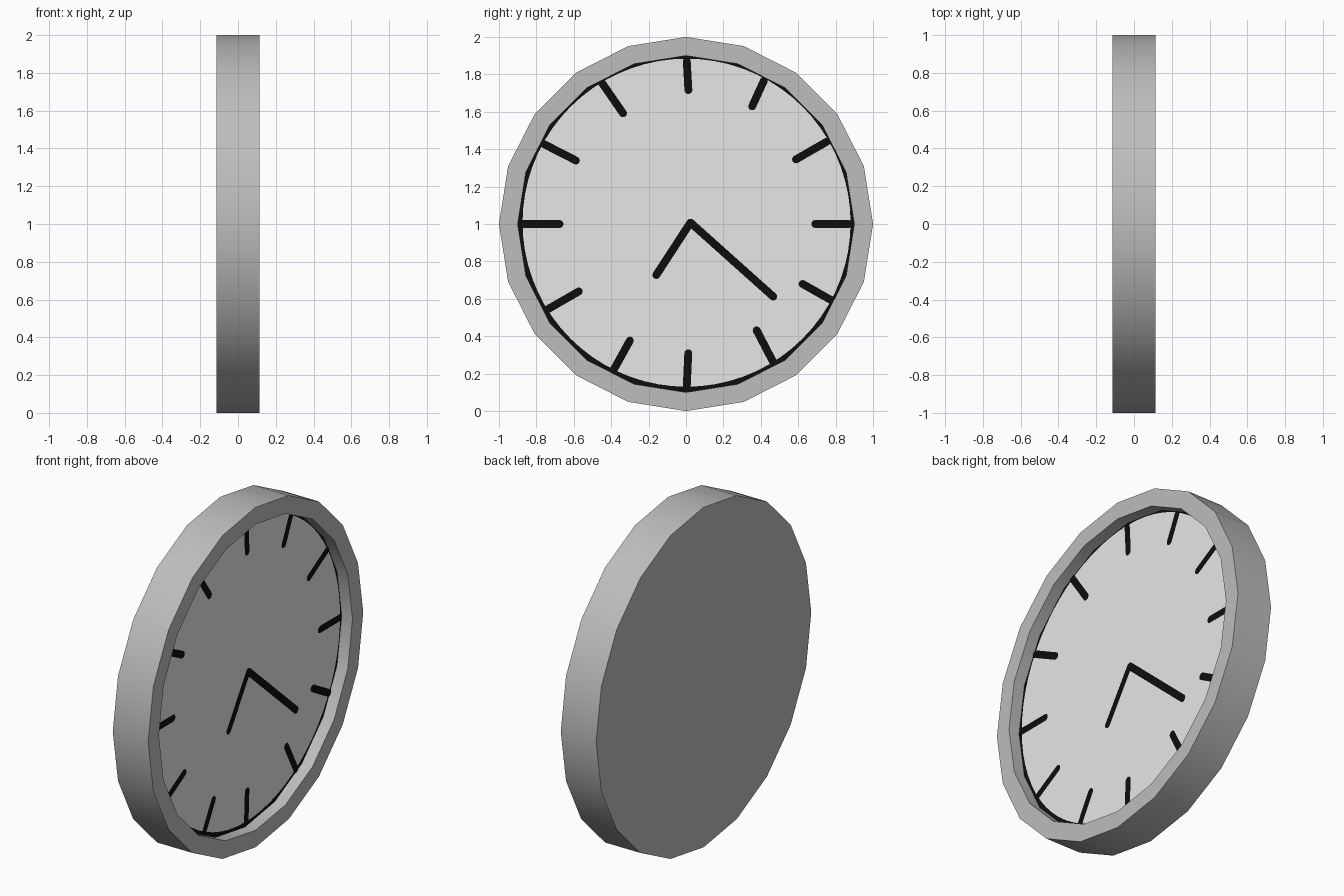
import bpy, bmesh, math
from mathutils import Vector

if "Cube" in bpy.data.objects:
    bpy.data.objects.remove(bpy.data.objects["Cube"])

SIDES = 20
CENTRE_Z = 1.0
HALF = 0.115          # half the case depth
FLOOR = 0.045         # x of the recessed dial floor


def material(name, r, g, b):
    m = bpy.data.materials.new(name)
    m.diffuse_color = (r, g, b, 1)
    m.use_nodes = True
    m.node_tree.nodes["Principled BSDF"].inputs["Base Color"].default_value = m.diffuse_color
    return m


GREY = material("case grey", 0.51, 0.51, 0.51)
WHITE = material("dial white", 0.98, 0.98, 0.98)
BLACK = material("marking black", 0.004, 0.004, 0.004)


def finish(name, bm, *mats):
    mesh = bpy.data.meshes.new(name)
    bm.to_mesh(mesh)
    bm.free()
    for m in mats:
        mesh.materials.append(m)
    obj = bpy.data.objects.new(name, mesh)
    bpy.context.collection.objects.link(obj)
    return obj


def ring(bm, x, radius, n, cy=0.0, cz=CENTRE_Z):
    return [bm.verts.new((x, cy + radius * math.cos(2 * math.pi * i / n),
                          cz + radius * math.sin(2 * math.pi * i / n))) for i in range(n)]


def stroke(name, a, b, x, width=0.042):
    """Flat round-ended bar on the dial from a to b, given as (y, z)."""
    a, b = Vector(a), Vector(b)
    d = (b - a).normalized()
    heading = math.atan2(d.y, d.x)
    r = width / 2
    a, b = a + d * r, b - d * r
    bm = bmesh.new()
    pts = []
    for c, start in ((b, -math.pi / 2), (a, math.pi / 2)):
        for i in range(9):
            t = heading + start + math.pi * i / 8
            pts.append(bm.verts.new((x, c.x + r * math.cos(t), c.y + r * math.sin(t))))
    bm.faces.new(pts)
    return finish(name, bm, BLACK)


# Case: back disc, outer wall, front rim, inner wall and black dial floor
bm = bmesh.new()
rings = [ring(bm, x, r, SIDES) for x, r in
         ((-HALF, 1.0), (HALF, 1.0), (HALF, 0.9), (FLOOR, 0.9))]
bm.faces.new(rings[0][::-1])
for lo, hi in zip(rings, rings[1:]):
    for i in range(SIDES):
        j = (i + 1) % SIDES
        bm.faces.new((lo[i], lo[j], hi[j], hi[i]))
bm.faces.new(rings[-1]).material_index = 1
bmesh.ops.recalc_face_normals(bm, faces=bm.faces)
case = finish("clock_case", bm, GREY, BLACK)
bpy.context.view_layer.objects.active = case
case.select_set(True)
bpy.ops.object.shade_smooth_by_angle(angle=math.radians(30))

# White round dial
bm = bmesh.new()
bm.faces.new(ring(bm, FLOOR + 0.003, 0.877, 72, 0.003, 1.007))
finish("dial", bm, WHITE)

# Hour marks: (outer end, inner end), slightly irregular as drawn
MARKS = [((0.003, 1.89), (0.014, 1.695)), ((0.425, 1.785), (0.345, 1.61)),
         ((0.77, 1.45), (0.57, 1.335)), ((0.89, 1.0), (0.67, 1.0)),
         ((0.79, 0.585), (0.605, 0.69)), ((0.475, 0.245), (0.368, 0.45)),
         ((0.003, 0.11), (0.013, 0.33)), ((-0.395, 0.205), (-0.29, 0.395)),
         ((-0.755, 0.535), (-0.555, 0.65)), ((-0.89, 1.0), (-0.655, 1.0)),
         ((-0.775, 1.435), (-0.57, 1.33)), ((-0.46, 1.77), (-0.325, 1.575))]
for i, (outer, inner) in enumerate(MARKS):
    stroke(f"hour_mark_{i or 12}", outer, inner, FLOOR + 0.006)

# Hands
stroke("hour_hand", (0.035, 1.025), (-0.17, 0.71), FLOOR + 0.006)
stroke("minute_hand", (0.01, 1.02), (0.482, 0.598), FLOOR + 0.007)
